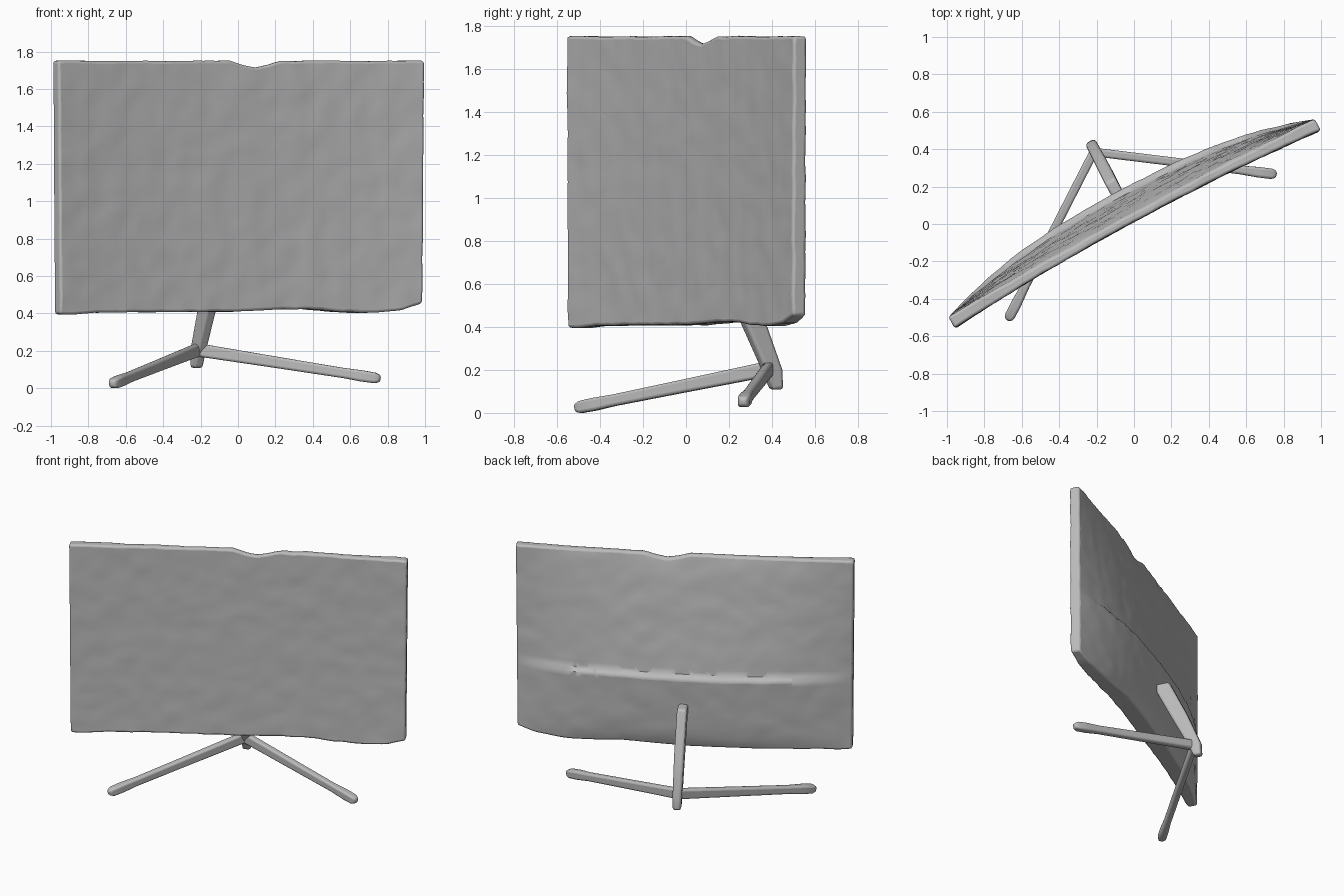
import bpy
import bmesh
import math
from mathutils import Vector, noise

cube = bpy.data.objects.get("Cube")
if cube:
    bpy.data.objects.remove(cube, do_unlink=True)

# One plain grey for the whole model
grey = bpy.data.materials.new("plain grey")
grey.use_nodes = True
grey.diffuse_color = (0.5, 0.5, 0.5, 1)
grey.node_tree.nodes["Principled BSDF"].inputs["Base Color"].default_value = (0.5, 0.5, 0.5, 1)

TURN = math.radians(28.4)
ALONG = Vector((math.cos(TURN), math.sin(TURN), 0))
BACK = Vector((-math.sin(TURN), math.cos(TURN), 0))
HALF = 1.113
TOP, BOTTOM, LEDGE = 1.75, 0.41, 0.91


def finish(bm, name, bevel, angle=35):
    bmesh.ops.recalc_face_normals(bm, faces=bm.faces)
    mesh = bpy.data.meshes.new(name)
    bm.to_mesh(mesh)
    bm.free()
    obj = bpy.data.objects.new(name, mesh)
    bpy.context.collection.objects.link(obj)
    mesh.materials.append(grey)
    mod = obj.modifiers.new("soft edges", "BEVEL")
    mod.width, mod.segments = bevel, 3
    mod.limit_method = "ANGLE"
    mod.angle_limit = math.radians(angle)
    bpy.ops.object.select_all(action="DESELECT")
    obj.select_set(True)
    bpy.context.view_layer.objects.active = obj
    bpy.ops.object.shade_smooth_by_angle(angle=math.radians(45))


def lerp(a, b, t):
    return a + (b - a) * t


def loft(bm, rings):
    """Skin a list of equal point rings and close both ends."""
    loops = [[bm.verts.new(p) for p in ring] for ring in rings]
    n = len(loops[0])
    for a, b in zip(loops, loops[1:]):
        for i in range(n):
            j = (i + 1) % n
            bm.faces.new((a[i], a[j], b[j], b[i]))
    bm.faces.new(loops[0])
    bm.faces.new(loops[-1])


# Curved screen with a deep lower rear housing
LOWER_RIM = ((-1, -0.015), (-0.9, -0.015), (-0.8, -0.005), (0, 0), (0.35, 0.015),
             (0.7, -0.01), (0.9, 0.01), (1, 0.04))


def rim_wave(s):
    for (a, za), (b, zb) in zip(LOWER_RIM, LOWER_RIM[1:]):
        if s <= b:
            return lerp(za, zb, (s - a) / (b - a))
    return LOWER_RIM[-1][1]


def screen_point(s, depth, z):
    """Place a point, with the dented top rim, wavy lower rim and lumpy skin."""
    x = s * HALF * ALONG.x
    height = (z - BOTTOM) / (TOP - BOTTOM)
    dent = 0.035 * max(0, 1 - abs(x - 0.1) / 0.12) ** 0.6
    z += rim_wave(s) * (1 - height) ** 2 - dent * height ** 10
    reach = s * HALF * lerp(0.99, 1, height) + 0.004
    p = ALONG * reach + BACK * depth + Vector((0, 0, z))
    lump = noise.noise(p * 9) * 0.004 + noise.noise(p * 25) * 0.003
    return p + BACK * lump + Vector((0, 0, lump))


def screen_ring(s):
    front = -0.035 + 0.045 * (1 - abs(s) ** 2.2)
    edge = 0.035
    upper_bulge = 1 - abs(s) ** 2.4
    lower_bulge = 1 - abs(s) ** 2.5
    rows = 36
    ring = [screen_point(s, front, lerp(BOTTOM, TOP, i / rows)) for i in range(rows + 1)]
    # rear wall: thin at the top, a narrow ledge, then a deep, nearly upright skirt
    for i in range(23):
        t = i / 22
        depth = edge + upper_bulge * lerp(0.018, 0.125, t ** 0.8)
        ring.append(screen_point(s, depth, lerp(TOP, LEDGE + 0.025, t)))
    for i in range(15):
        t = i / 14
        depth = edge + lower_bulge * (0.16 - 0.03 * t - 0.025 * t ** 8)
        ring.append(screen_point(s, depth, lerp(LEDGE, BOTTOM, t)))
    return ring


bm = bmesh.new()
loft(bm, [screen_ring(-1 + 2 * i / 56) for i in range(57)])
finish(bm, "screen", 0.014, 50)


# Stand: a tapered blade and two splayed feet
def bar(name, stations, bevel):
    """Rectangular bar through (position, width, height) stations."""
    path = [Vector(p) for p, w, h in stations]
    axis = (path[-1] - path[0]).normalized()
    if abs(axis.z) > 0.7:
        side, up = ALONG, BACK
    else:
        side = axis.cross(Vector((0, 0, 1))).normalized()
        up = side.cross(axis)
    rings = []
    for c, (p, w, h) in zip(path, stations):
        rings.append([c + side * w * a / 2 + up * h * b / 2
                      for a, b in ((-1, -1), (1, -1), (1, 1), (-1, 1))])
    bm = bmesh.new()
    loft(bm, rings)
    finish(bm, name, bevel)


bar("neck", [((-0.222, 0.42, 0.108), 0.055, 0.055),
             ((-0.213, 0.40, 0.20), 0.06, 0.09),
             ((-0.16, 0.30, 0.45), 0.065, 0.115),
             ((-0.10, 0.18, 0.73), 0.065, 0.12)], 0.016)

HUB = Vector((-0.215, 0.385, 0.205))


def foot(name, tip):
    tip = Vector(tip)
    sizes = ((0, 0.046, 0.07), (0.45, 0.046, 0.06), (0.8, 0.046, 0.054),
             (0.9, 0.056, 0.06), (0.97, 0.056, 0.056), (1, 0.036, 0.036))
    bar(name, [(HUB.lerp(tip, t), w, h) for t, w, h in sizes], 0.013)


foot("left_foot", (0.762, 0.265, 0.05))
foot("right_foot", (-0.675, -0.515, 0.022))
